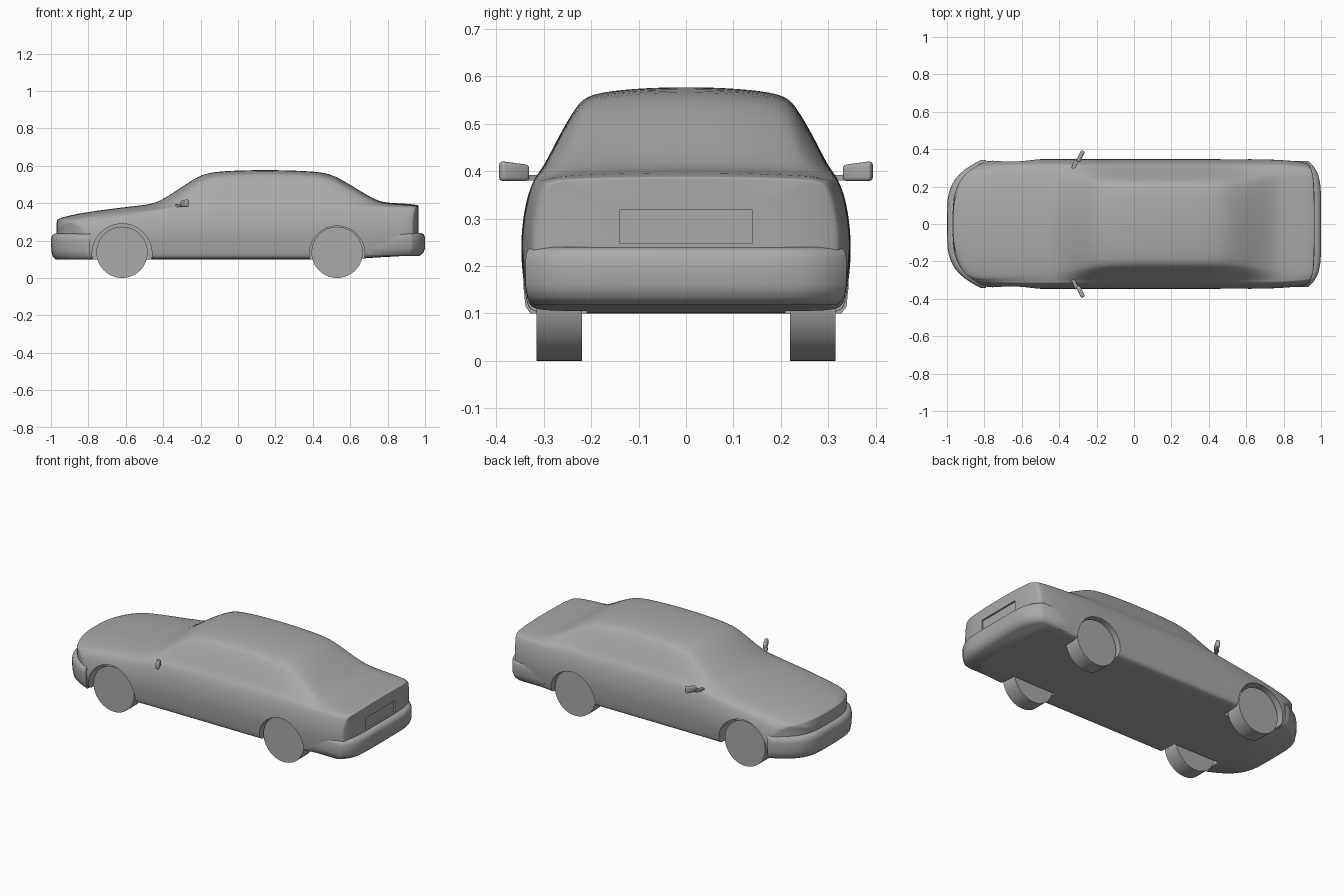
import bpy, bmesh, math
from mathutils import Matrix, Vector

cube = bpy.data.objects.get("Cube")
if cube:
    bpy.data.objects.remove(cube, do_unlink=True)

GREY = (0.4, 0.4, 0.4, 1)
paint = bpy.data.materials.new("plain grey")
paint.use_nodes = True
paint.diffuse_color = GREY
paint.node_tree.nodes["Principled BSDF"].inputs["Base Color"].default_value = GREY


def add_object(name, bm, material=paint):
    """Turn a bmesh into a scene object with outward normals."""
    bmesh.ops.recalc_face_normals(bm, faces=bm.faces)
    mesh = bpy.data.meshes.new(name)
    bm.to_mesh(mesh)
    bm.free()
    obj = bpy.data.objects.new(name, mesh)
    bpy.context.collection.objects.link(obj)
    if material:
        mesh.materials.append(material)
    return obj


def activate(obj):
    bpy.ops.object.select_all(action='DESELECT')
    obj.select_set(True)
    bpy.context.view_layer.objects.active = obj


def smooth(obj, angle=40):
    activate(obj)
    bpy.ops.object.shade_smooth_by_angle(angle=math.radians(angle))


def loft(rings):
    """Skin closed rings of equal length and cap both ends."""
    bm = bmesh.new()
    loops = [[bm.verts.new(p) for p in ring] for ring in rings]
    count = len(loops[0])
    for a, b in zip(loops, loops[1:]):
        for i in range(count):
            j = (i + 1) % count
            bm.faces.new((a[i], a[j], b[j], b[i]))
    bm.faces.new(loops[0])
    bm.faces.new(loops[-1])
    return bm


def box(center, size, turn=0):
    bm = bmesh.new()
    bmesh.ops.create_cube(bm, size=1)
    bmesh.ops.transform(bm, verts=bm.verts, matrix=Matrix.Translation(center)
                        @ Matrix.Rotation(turn, 4, 'Z') @ Matrix.Diagonal((*size, 1)))
    return bm


def cylinder(center, radius, width):
    bm = bmesh.new()
    bmesh.ops.create_cone(bm, cap_ends=True, segments=48, radius1=radius,
                          radius2=radius, depth=width,
                          matrix=Matrix.Translation(center) @ Matrix.Rotation(math.pi / 2, 4, 'X'))
    return bm


def clamp(t):
    return max(0, min(1, t))


# Body stations: x, floor, half width, belt height, top edge half width, top edge height, centre height
STATIONS = [
    (-.97, .11, .335, .285, .28, .3, .312),
    (-.93, .1, .34, .3, .285, .318, .33),
    (-.8, .1, .345, .325, .285, .337, .355),
    (-.62, .1, .348, .345, .28, .357, .378),
    (-.47, .1, .348, .365, .275, .375, .394),
    (-.42, .1, .348, .375, .27, .39, .412),
    (-.32, .1, .348, .385, .25, .445, .475),
    (-.21, .1, .348, .39, .23, .52, .55),
    (-.12, .1, .348, .39, .22, .55, .573),
    (.15, .1, .348, .39, .22, .56, .58),
    (.42, .1, .348, .39, .22, .55, .572),
    (.51, .1, .348, .39, .222, .525, .554),
    (.62, .1, .348, .39, .232, .465, .487),
    (.74, .11, .346, .385, .255, .403, .412),
    (.8, .112, .344, .383, .265, .392, .402),
    (.92, .12, .336, .38, .27, .388, .397),
    (.965, .122, .326, .375, .265, .383, .389),
]
# Side shape: share of half width, share of height from floor to belt
SIDE = [(.6, 0), (.93, 0), (.965, .06), (.99, .33), (1, .5),
        (.987, .7), (.955, .88), (.91, 1)]


def bend(x, y):
    """Bow the nose, windscreen and tail in plan."""
    r = abs(y) / .348
    nose = .2 * r ** 4 * clamp((-.47 - x) / .5)
    screen = .06 * r ** 2 * clamp(1 - abs(x + .4) / .25)
    tail = .05 * r ** 6 * clamp((x - .6) / .36)
    return x + nose + screen - tail


def section(station, scale=1):
    x, floor, wide, belt, edge, edge_z, top = station
    half = [(wide * a, floor + (belt - floor) * b) for a, b in SIDE]
    base = half[-1]
    for t in (.12, .5, .9):
        half.append((base[0] + (edge - base[0]) * t - .006 * (t < .2),
                     base[1] + (edge_z - base[1]) * t))
    half.append((edge * .93, edge_z + (top - edge_z) * .3))
    half.append((edge * .5, edge_z + (top - edge_z) * .85))
    ring = [(0, floor)] + half + [(0, top)] + [(-y, z) for y, z in reversed(half)]
    mid = (floor + top) / 2
    return [(bend(x, y * scale), y * scale, mid + (z - mid) * scale) for y, z in ring]


CAPS = (.08, .3, .55, .75, .9, .97)
rings = [section(STATIONS[0], s) for s in CAPS]
rings += [section(s) for s in STATIONS]
rings += [section(STATIONS[-1], s) for s in reversed(CAPS)]
body = add_object("body", loft(rings))
activate(body)
rounding = body.modifiers.new("rounding", 'SUBSURF')
rounding.levels = rounding.render_levels = 2
bpy.ops.object.modifier_apply(modifier=rounding.name)


def cut(obj, bm):
    cutter = add_object("cutter", bm, None)
    cutter.hide_render = True
    mod = obj.modifiers.new("cut", 'BOOLEAN')
    mod.operation = 'DIFFERENCE'
    mod.solver = 'EXACT'
    mod.object = cutter
    activate(obj)
    bpy.ops.object.modifier_apply(modifier=mod.name)
    bpy.data.objects.remove(cutter, do_unlink=True)


# Wheel arches and the number plate recess
AXLES = {"front": (-.62, .16), "rear": (.53, .148)}
for side in (1, -1):
    for x, radius in AXLES.values():
        cut(body, cylinder((x, side * .31, .13), radius, .2))
cut(body, box((1.05, 0, .283), (.19, .28, .07)))
smooth(body)


# Bumpers: stacked plan outlines, closed by a straight inner edge
def bumper(name, end, inner, wide, depth, power, layers):
    rings = []
    sign = 1 if end > 0 else -1
    for z, inset in layers:
        w = wide - inset * .6
        ring = [(inner, -w, z)]
        for i in range(33):
            y = w * math.sin(math.pi * (i / 32 - .5))
            ring.append((end - sign * (inset + depth * abs(y / w) ** power), y, z))
        rings.append(ring + [(inner, w, z)])
    smooth(add_object(name, loft(rings)), 50)


bumper("front_bumper", -1, -.79, .343, .185, 4,
       [(.1, .025), (.115, .008), (.15, .002), (.2, 0), (.225, .004), (.237, .02)])
bumper("rear_bumper", 1, .72, .338, .07, 6,
       [(.118, .03), (.135, .008), (.16, 0), (.215, 0), (.232, .006), (.24, .022)])

# Wheels and door mirrors
for side, label in ((1, "left"), (-1, "right")):
    for end, (x, _) in AXLES.items():
        wheel = add_object(f"{end}_{label}_wheel",
                           cylinder((x, side * .267, .137), .137, .096))
        smooth(wheel)

    mirror = box((-.286, side * .362, .4), (.022, .066, .042), side * -.45)
    for v in mirror.verts:
        if abs(v.co.y) < .36 and v.co.z > .4:
            v.co.z -= .008
    bmesh.ops.bevel(mirror, geom=mirror.edges[:], offset=.008, segments=3,
                    profile=.5, affect='EDGES')
    smooth(add_object(f"{label}_mirror", mirror))
    arm = box((-.315, side * .322, .386), (.018, .055, .012), side * -.45)
    smooth(add_object(f"{label}_mirror_arm", arm))
